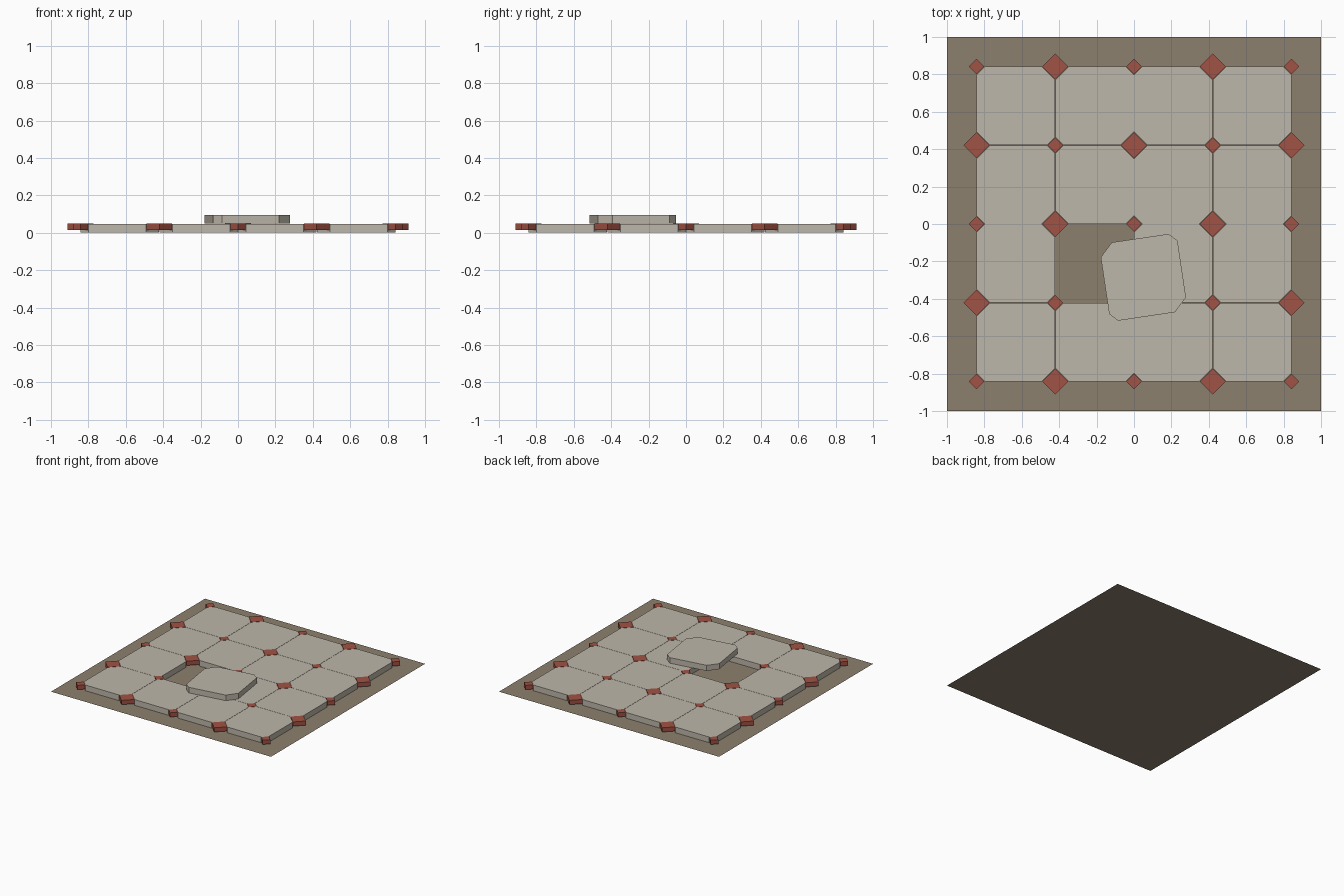
import bpy, bmesh, math
from mathutils import Matrix

if "Cube" in bpy.data.objects:
    bpy.data.objects.remove(bpy.data.objects["Cube"])

PITCH = 0.421      # tile spacing
HALF = 0.2095      # half tile width
BIG, SMALL = 0.07, 0.042   # half diagonals of the diamond insets
TOP = 0.048


def material(name, rgb):
    m = bpy.data.materials.new(name)
    m.diffuse_color = (*rgb, 1)
    m.use_nodes = True
    m.node_tree.nodes["Principled BSDF"].inputs["Base Color"].default_value = m.diffuse_color
    return m


STONE = material("pale stone", (0.515, 0.474, 0.402))
CLAY = material("red clay", (0.352, 0.084, 0.058))
EARTH = material("brown mortar", (0.262, 0.216, 0.156))


def prism(name, outline, z0, z1, mat, loc=(0, 0), angle=0):
    """Extrude a counter-clockwise outline from z0 to z1 (flat sheet if equal)."""
    bm = bmesh.new()
    face = bm.faces.new([bm.verts.new((x, y, z0)) for x, y in outline])
    if z1 > z0:
        ext = bmesh.ops.extrude_face_region(bm, geom=[face], use_keep_orig=True)
        verts = [g for g in ext["geom"] if isinstance(g, bmesh.types.BMVert)]
        bmesh.ops.translate(bm, verts=verts, vec=(0, 0, z1 - z0))
        bmesh.ops.recalc_face_normals(bm, faces=bm.faces)
    mesh = bpy.data.meshes.new(name)
    bm.to_mesh(mesh)
    bm.free()
    mesh.materials.append(mat)
    ob = bpy.data.objects.new(name, mesh)
    ob.matrix_world = Matrix.Translation((*loc, 0)) @ Matrix.Rotation(angle, 4, 'Z')
    bpy.context.collection.objects.link(ob)
    return ob


def size_at(i, j):
    """Diamonds alternate between large and small over the grid."""
    return BIG if (i + j) % 2 else SMALL


def tile_outline(i, j):
    """Square with each corner clipped to fit the diamond there."""
    pts = []
    for sx, sy in ((-1, -1), (1, -1), (1, 1), (-1, 1)):
        cut = size_at(i + (sx > 0), j + (sy > 0))
        along_x = (sx * (HALF - cut), sy * HALF)
        along_y = (sx * HALF, sy * (HALF - cut))
        pts += [along_y, along_x] if sx == sy else [along_x, along_y]
    return pts


# Mortar bed
prism("mortar_bed", [(-1, -1), (1, -1), (1, 1), (-1, 1)], 0, 0, EARTH)

# Octagonal floor tiles, one of them lifted out and lying on the others
for i in range(4):
    for j in range(4):
        outline = tile_outline(i, j)
        if (i, j) == (1, 1):
            prism("loose_tile", outline, 0.05, 0.096, STONE,
                  (0.05, -0.285), math.radians(8.5))
        else:
            prism(f"floor_tile_{i}_{j}", outline, 0.001, TOP, STONE,
                  ((i - 1.5) * PITCH, (j - 1.5) * PITCH))

# Diamond insets at the tile corners
for i in range(5):
    for j in range(5):
        r = size_at(i, j) - 0.001
        prism(f"diamond_inset_{i}_{j}", [(r, 0), (0, r), (-r, 0), (0, -r)],
              0.014, TOP + 0.001, CLAY, ((i - 2) * PITCH, (j - 2) * PITCH))
